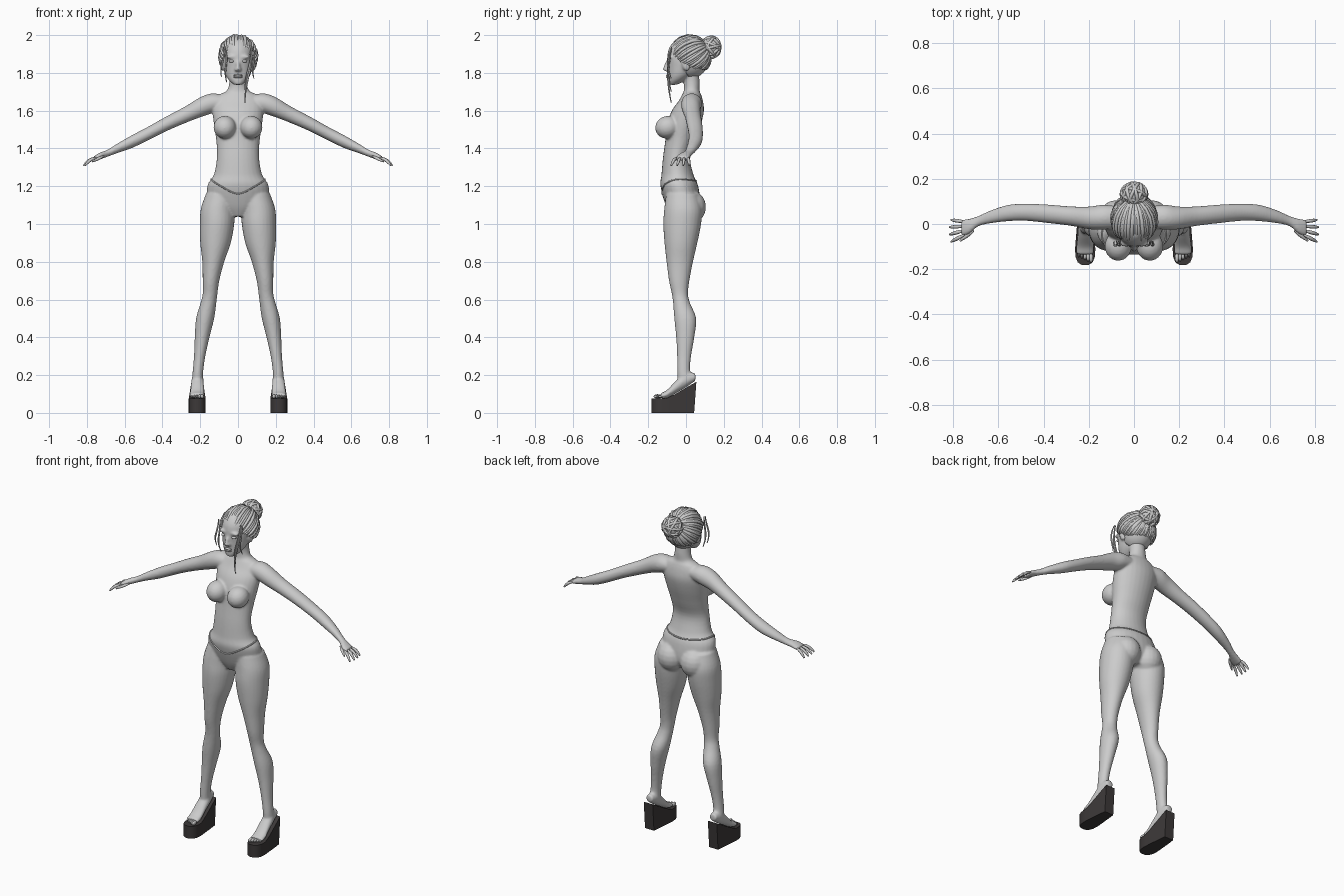
import bpy, bmesh, math, random
from mathutils import Vector, Matrix
from mathutils.bvhtree import BVHTree

random.seed(4)
scene = bpy.context.scene
if "Cube" in bpy.data.objects:
    bpy.data.objects.remove(bpy.data.objects["Cube"], do_unlink=True)


def material(name, value):
    mat = bpy.data.materials.new(name)
    mat.use_nodes = True
    colour = (*value, 1)
    mat.diffuse_color = colour
    mat.node_tree.nodes["Principled BSDF"].inputs["Base Color"].default_value = colour
    return mat


GREY = material("light grey", (0.6, 0.6, 0.6))
DARK = material("charcoal", (0.045, 0.04, 0.04))


def add_object(name, data, mat):
    data.materials.clear()
    data.materials.append(mat)
    obj = bpy.data.objects.new(name, data)
    scene.collection.objects.link(obj)
    return obj


def mesh_object(name, bm, mat, smooth=True):
    bmesh.ops.recalc_face_normals(bm, faces=bm.faces)
    for face in bm.faces:
        face.smooth = smooth
    mesh = bpy.data.meshes.new(name)
    bm.to_mesh(mesh)
    bm.free()
    return add_object(name, mesh, mat)


def spline(points, steps):
    """Catmull-Rom curve through points of any dimension."""
    pts = [Vector(p) for p in points]
    pts = [pts[0] * 2 - pts[1]] + pts + [pts[-1] * 2 - pts[-2]]
    out = []
    for a, b, c, d in zip(pts, pts[1:], pts[2:], pts[3:]):
        for i in range(steps):
            t = i / steps
            out.append((b * 2 + (c - a) * t + (a * 2 - b * 5 + c * 4 - d) * t * t
                        + (b * 3 - a - c * 3 + d) * t ** 3) / 2)
    return out + [pts[-2]]


def loft(bm, sections, axis="z", side=1, sides=28, steps=4):
    """Skin ellipses given as (position on axis, centre u, centre v, radius u, radius v)."""
    rings = []
    for s, u, v, ru, rv in spline(sections, steps):
        ring = []
        for k in range(sides):
            a = math.tau * k / sides
            p, q = u + ru * math.cos(a), v + rv * math.sin(a)
            co = {"x": (s, p, q), "y": (p, s, q), "z": (p, q, s)}[axis]
            ring.append(bm.verts.new((co[0] * side, co[1], co[2])))
        rings.append(ring)
    for low, high in zip(rings, rings[1:]):
        for k in range(sides):
            n = (k + 1) % sides
            bm.faces.new((low[k], low[n], high[n], high[k]))
    bm.faces.new(rings[0])
    bm.faces.new(rings[-1])


def ball(bm, centre, radii, tilt=0.0, detail=20):
    m = Matrix.Translation(centre) @ Matrix.Rotation(tilt, 4, "X") @ Matrix.Diagonal((*radii, 1))
    bmesh.ops.create_uvsphere(bm, u_segments=detail, v_segments=detail // 2, radius=1, matrix=m)


def tubes(name, paths, radius, mat, taper=True, cyclic=False):
    """Several round strands in one curve object."""
    curve = bpy.data.curves.new(name, "CURVE")
    curve.dimensions = "3D"
    curve.bevel_depth = radius
    curve.bevel_resolution = 2
    curve.use_fill_caps = True
    for path in paths:
        line = curve.splines.new("POLY")
        line.points.add(len(path) - 1)
        line.use_cyclic_u = cyclic
        line.use_smooth = True
        for i, (point, co) in enumerate(zip(line.points, path)):
            point.co = (*co, 1)
            t = i / (len(path) - 1)
            point.radius = 0.45 + 0.55 * math.sin(math.pi * t) if taper else 1
    return add_object(name, curve, mat)


# Body masses, fused into one skin
torso = [(1.04, 0, -.015, .06, .06), (1.1, 0, -.015, .15, .09), (1.2, 0, -.035, .163, .1),
         (1.26, 0, -.045, .128, .085), (1.35, 0, -.05, .112, .072), (1.44, 0, -.03, .115, .08),
         (1.53, 0, -.01, .128, .09), (1.6, 0, .01, .135, .085), (1.65, 0, .025, .13, .065),
         (1.685, 0, .03, .1, .05), (1.705, 0, .03, .06, .042), (1.75, 0, .03, .046, .042),
         (1.82, 0, .02, .046, .046)]
head = [(1.737, 0, -.07, .022, .022), (1.76, 0, -.05, .047, .045), (1.79, 0, -.03, .066, .065),
        (1.83, 0, -.012, .077, .085), (1.88, 0, 0, .084, .1), (1.93, 0, .005, .08, .095),
        (1.97, 0, .01, .06, .07), (1.985, 0, .01, .03, .035)]
leg = [(1.16, .09, -.02, .08, .085), (1.08, .107, -.015, .09, .1), (1, .111, -.02, .091, .1),
       (.9, .119, -.027, .081, .087), (.8, .131, -.033, .058, .07), (.7, .143, -.036, .044, .054),
       (.63, .148, -.032, .039, .043), (.58, .157, -.023, .042, .045), (.5, .174, -.004, .048, .058),
       (.4, .19, -.004, .039, .048), (.3, .203, -.01, .03, .037), (.22, .212, -.012, .028, .034),
       (.17, .214, 0, .03, .045)]
foot = [(.05, .214, .19, .022, .02), (0, .214, .175, .031, .04), (-.05, .215, .14, .035, .034),
        (-.1, .216, .1, .039, .022), (-.135, .216, .09, .039, .013)]
arm = [(.08, .03, 1.645, .05, .04), (.14, .03, 1.638, .055, .053), (.2, .027, 1.618, .05, .053),
       (.28, .035, 1.578, .043, .044), (.38, .045, 1.53, .041, .039), (.48, .052, 1.477, .038, .036),
       (.56, .048, 1.437, .036, .034), (.64, .03, 1.4, .028, .025), (.69, .012, 1.375, .023, .019),
       (.73, -.01, 1.36, .034, .018), (.765, -.018, 1.345, .036, .013)]
bm = bmesh.new()
loft(bm, torso)
loft(bm, head)
for side in (1, -1):
    loft(bm, leg, side=side)
    loft(bm, foot, axis="y", side=side)
    loft(bm, arm, axis="x", side=side)
    ball(bm, (side * .077, .024, 1.09), (.082, .082, .088))
    ball(bm, (side * .07, -.098, 1.512), (.06, .066, .06), tilt=.3)
    ball(bm, (side * .083, 0, 1.845), (.012, .022, .036), tilt=.2)
    ball(bm, (side * .035, -.086, 1.885), (.03, .016, .01))
    ball(bm, (side * .011, -.101, 1.817), (.01, .013, .009))
ball(bm, (0, -.1, 1.84), (.011, .016, .035), tilt=-.35)
ball(bm, (0, -.109, 1.82), (.012, .015, .011))
body = mesh_object("body", bm, GREY)
remesh = body.modifiers.new("fuse", "REMESH")
remesh.mode = "VOXEL"
remesh.voxel_size = .0065
remesh.use_smooth_shade = True
soften = body.modifiers.new("soften", "SMOOTH")
soften.iterations = 5
fused = bpy.data.meshes.new_from_object(body.evaluated_get(bpy.context.evaluated_depsgraph_get()))
body.modifiers.clear()
body.data = fused
skin = BVHTree.FromPolygons([v.co for v in fused.vertices], [p.vertices for p in fused.polygons])

# Lips and eyes
bm = bmesh.new()
for z, depth in ((1.787, .008), (1.778, .009)):
    ball(bm, (0, -.097, z), (.024, depth, .006), detail=16)
for side in (1, -1):
    ball(bm, (side * .034, -.088, 1.862), (.015, .012, .008), detail=16)
mesh_object("lips_and_eyes", bm, GREY)

# Fingers and toes
for side, label in ((1, "left"), (-1, "right")):
    fingers = []
    for i in range(4):
        y = .01 - i * .019
        length = .05 + .012 * math.sin(math.pi * (i + .5) / 4)
        fingers.append([(side * (.75 + length * t), y - .012 * t * (i - .6), 1.35 - .034 * t * t)
                        for t in (0, .3, .6, .9, 1.1)])
    fingers.append([(side * (.71 + .06 * t), -.03 - .045 * t, 1.36 - .03 * t) for t in (0, .3, .6, 1)])
    tubes(label + "_fingers", fingers, .0085, GREY)
    bm = bmesh.new()
    for i in range(5):
        size = .012 - .0013 * i
        ball(bm, (side * (.19 + .0135 * i), -.15 + .006 * i, .087), (size * .75, .022, size), detail=12)
    mesh_object(label + "_toes", bm, GREY)

# Platform wedge shoes: stacked outline, rounded toe, rising heel
for side, label in ((1, "left"), (-1, "right")):
    bm = bmesh.new()
    outline = [(.03, .055), (.036, 0), (.041, -.06), (.045, -.11), (.043, -.145), (.033, -.17), (.014, -.182)]
    outline += [(-x, y) for x, y in reversed(outline)]
    base, top = [], []
    for x, y in outline:
        rise = max(0, min(1, (y + .1) / .155))
        base.append(bm.verts.new((side * (.216 + x), y - .012 * rise, 0)))
        top.append(bm.verts.new((side * (.216 + x), y, .075 + .09 * rise)))
    bm.faces.new(base)
    for k in range(len(base)):
        n = (k + 1) % len(base)
        bm.faces.new((base[k], base[n], top[n], top[k]))
    for k in range(len(top) // 2 - 1):
        bm.faces.new((top[k], top[k + 1], top[-k - 2], top[-k - 1]))
    shoe = mesh_object(label + "_wedge_shoe", bm, DARK)
    shoe.data.set_sharp_from_angle(angle=math.radians(40))

# Brief: string around the hips and a shaped front panel
string = []
for k in range(72):
    a = math.tau * k / 72
    out = Vector((math.sin(a), -math.cos(a), 0))
    z = 1.238 - .078 * max(0, math.cos(a)) ** 2 - .01 * max(0, -math.cos(a))
    hit = skin.ray_cast(Vector((0, -.03, z)) + out * .4, -out)[0]
    if hit:
        string.append(hit + out * .001)
tubes("hip_string", [string], .004, GREY, taper=False, cyclic=True)
bm = bmesh.new()
rows = []
for i in range(13):
    t = i / 12
    row = []
    for j in range(-6, 7):
        x = j / 6 * (.012 + .058 * (1 - t) ** 1.3)
        z = 1.16 - .095 * t + .25 * abs(x) * (1 - t)
        hit = skin.ray_cast(Vector((x, -.5, z)), Vector((0, 1, 0)))[0]
        row.append(bm.verts.new(hit - Vector((0, .003, 0))))
    rows.append(row)
for low, high in zip(rows, rows[1:]):
    for k in range(12):
        bm.faces.new((low[k], low[k + 1], high[k + 1], high[k]))
mesh_object("brief_panel", bm, GREY)

# Hair cap with an open face, swept strands and a coiled bun
centre, radii = Vector((0, .018, 1.88)), Vector((.095, .104, .112))


def on_cap(direction, scale=1.0):
    d = direction.normalized() * scale
    return centre + Vector(a * b for a, b in zip(d, radii))


bm = bmesh.new()
ball(bm, centre, radii, detail=40)
open_faces = [f for f in bm.faces if f.calc_center_median().y < -.03 + .9 * max(0, 1.83 - f.calc_center_median().z)
              and f.calc_center_median().z < 1.925]
bmesh.ops.delete(bm, geom=open_faces, context="FACES")
cap = mesh_object("hair_cap", bm, GREY)
cap.modifiers.new("thickness", "SOLIDIFY").thickness = .008

knot = Vector((0, .85, .5)).normalized()
strands = []
for k in range(64):
    a = math.tau * (k + random.uniform(-.3, .3)) / 64
    start = Vector((math.sin(a), -math.cos(a), .52 * math.cos(a) - .14 - .3 * math.sin(a) ** 2)).normalized()
    lift = random.uniform(.98, 1.05)
    strands.append([on_cap(start.lerp(knot, t / 10), lift + .03 * math.sin(t / 3)) for t in range(11)])
tubes("swept_strands", strands, .009, GREY)

bm = bmesh.new()
ball(bm, (0, .13, 1.935), (.056, .05, .054))
mesh_object("hair_bun", bm, GREY)
coils = []
for k in range(9):
    turn = Matrix.Rotation(k * .7, 3, "Y") @ Matrix.Rotation(random.uniform(.2, 1.1), 3, "X")
    coils.append([Vector((0, .132, 1.935)) + turn @ Vector((.056 * math.cos(a), .05 * math.sin(a), 0))
                  for a in (math.tau * i / 24 for i in range(24))])
tubes("bun_coils", coils, .008, GREY, taper=False, cyclic=True)

# Loose locks framing the face
locks = []
for x, drop, sway in ((-.07, .19, .012), (-.078, .16, -.008), (.07, .24, -.03), (.074, .3, -.035), (.078, .17, .008)):
    locks.append([(x + sway * t + .006 * math.sin(6 * t), -.075 - .02 * math.sin(3 * t), 1.94 - drop * t)
                  for t in (i / 12 for i in range(13))])
tubes("loose_locks", locks, .005, GREY)
